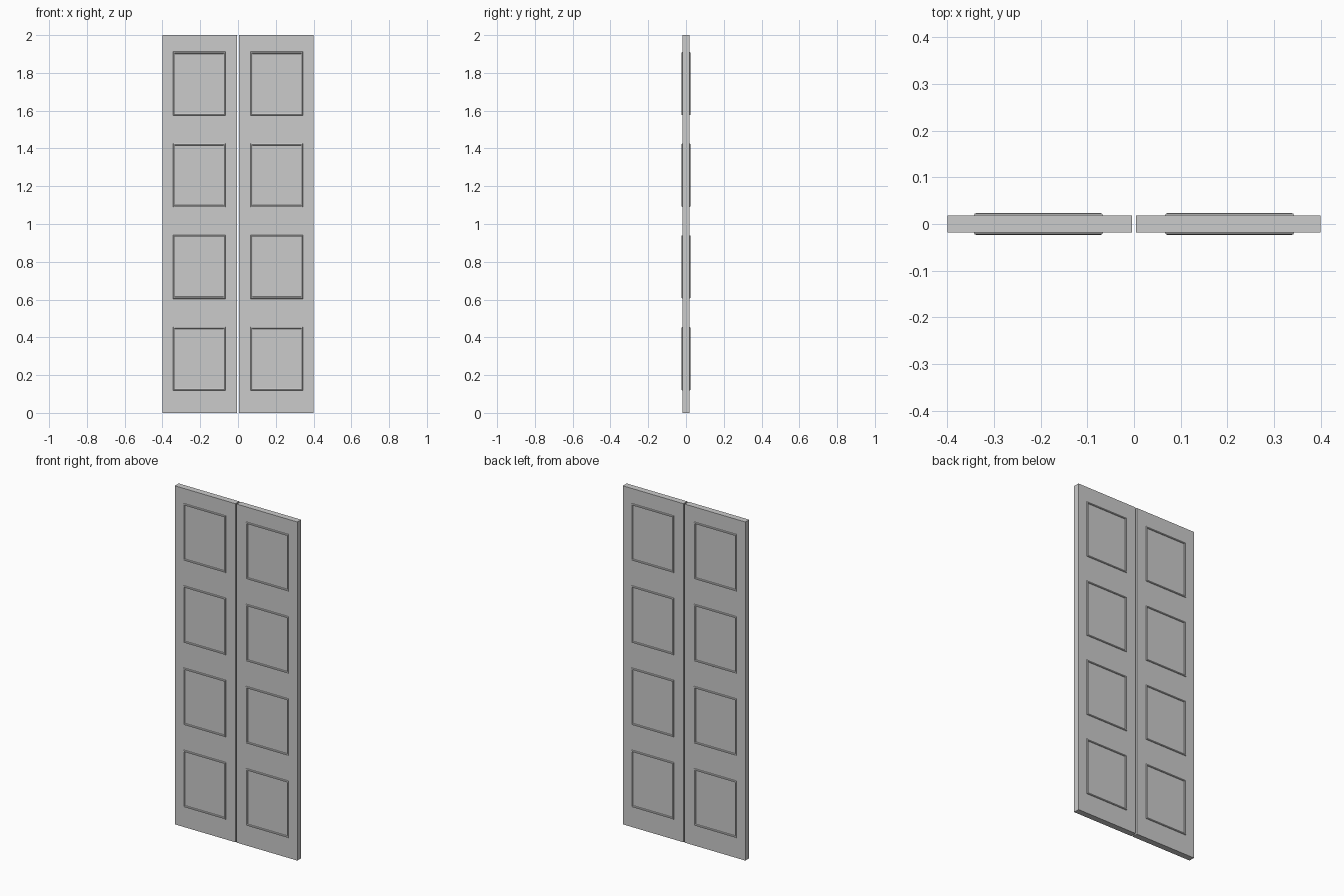
import bpy, bmesh, math

if "Cube" in bpy.data.objects:
    bpy.data.objects.remove(bpy.data.objects["Cube"])

HALF_T = 0.018          # half thickness of a leaf
LEAF_IN, LEAF_OUT = 0.004, 0.40
PANEL_X, HALF_W, HALF_H = 0.205, 0.133, 0.163   # centreline of the moulding
PANEL_Z = [0.287 + 0.4855 * i for i in range(4)]
R = 0.0055              # moulding radius


def new_object(name, bm):
    bmesh.ops.recalc_face_normals(bm, faces=bm.faces)
    mesh = bpy.data.meshes.new(name)
    bm.to_mesh(mesh)
    bm.free()
    obj = bpy.data.objects.new(name, mesh)
    bpy.context.collection.objects.link(obj)
    return obj


def door_leaf(name, side):
    bm = bmesh.new()
    bmesh.ops.create_cube(bm, size=1)
    for v in bm.verts:
        v.co.x = side * ((LEAF_IN + LEAF_OUT) / 2 + v.co.x * (LEAF_OUT - LEAF_IN))
        v.co.y *= 2 * HALF_T
        v.co.z = (v.co.z + 0.5) * 2
    return new_object(name, bm)


def moulding(name, x, face, z):
    # rounded bead swept round a rectangle with mitred corners
    bm = bmesh.new()
    sides = 8
    rings = []
    for sx, sz in ((-1, -1), (1, -1), (1, 1), (-1, 1)):
        ring = []
        for i in range(sides):
            a = 2 * math.pi * i / sides
            off = R * math.cos(a)
            ring.append(bm.verts.new((x + sx * (HALF_W + off),
                                      face * HALF_T + R * math.sin(a),
                                      z + sz * (HALF_H + off))))
        rings.append(ring)
    for k in range(4):
        a, b = rings[k], rings[(k + 1) % 4]
        for i in range(sides):
            j = (i + 1) % sides
            bm.faces.new((a[i], a[j], b[j], b[i]))
    return new_object(name, bm)


# two leaves, each with four moulded rectangles on both faces
for label, side in (("left", -1), ("right", 1)):
    door_leaf(f"{label}_door_leaf", side)
    for face_name, face in (("front", -1), ("back", 1)):
        for n, z in enumerate(PANEL_Z, 1):
            moulding(f"{label}_{face_name}_moulding_{n}", side * PANEL_X, face, z)
